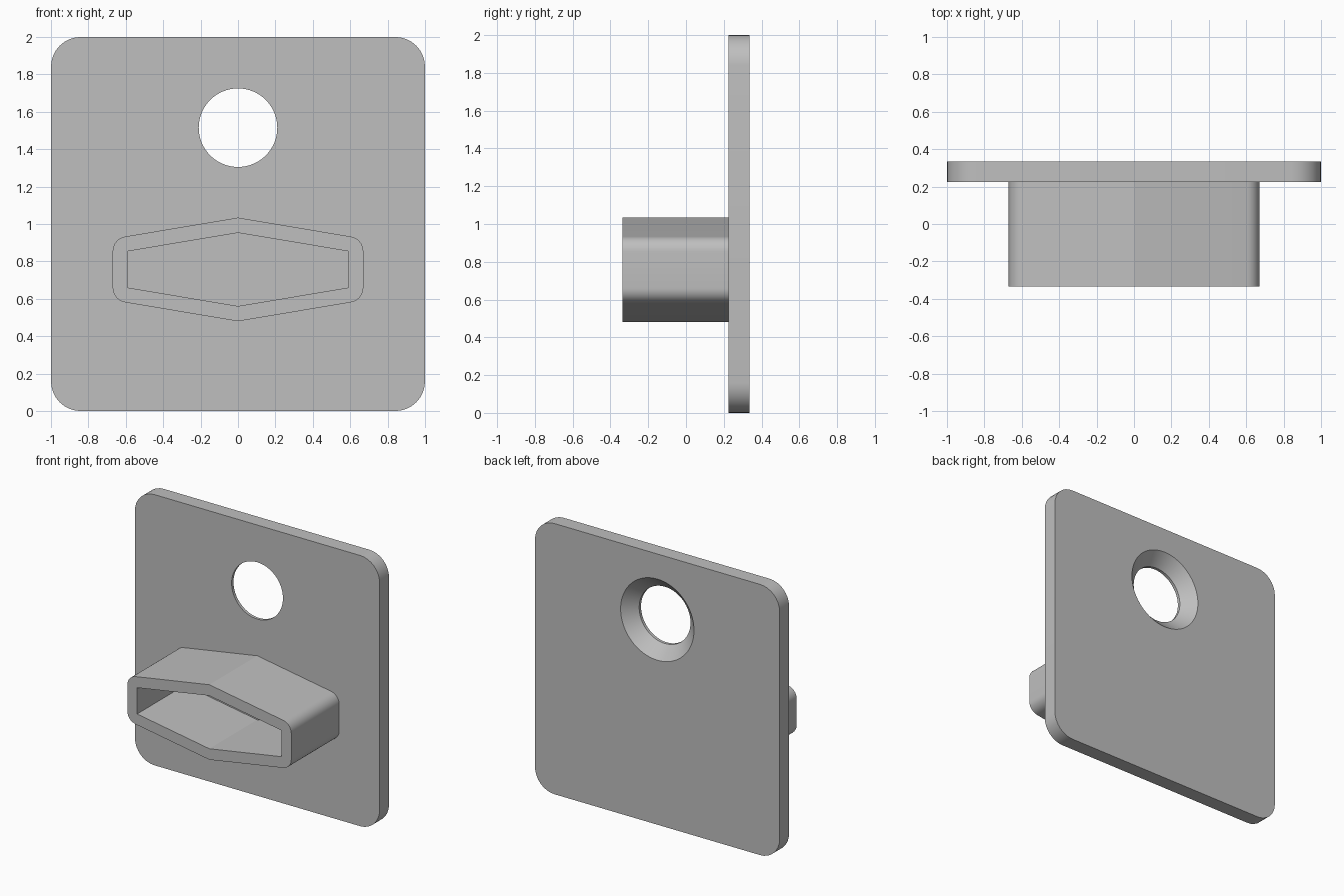
import bpy
import bmesh
from math import sin, cos, pi, atan2, radians

cube = bpy.data.objects.get("Cube")
if cube:
    bpy.data.objects.remove(cube, do_unlink=True)

grey = bpy.data.materials.new("plain grey")
grey.use_nodes = True
colour = (0.52, 0.52, 0.52, 1)
grey.diffuse_color = colour
grey.node_tree.nodes["Principled BSDF"].inputs["Base Color"].default_value = colour

FRONT, BACK, SPOUT_FRONT = 0.225, 0.335, -0.335


def outline(cx, cz, radius, sweep, z, peak=None, steps=8):
    """Symmetric closed outline with rounded corners and optional peaks."""
    if radius:
        angles = [sweep * i / steps for i in range(steps + 1)]
        quarter = [(cx + radius * cos(a), cz + radius * sin(a)) for a in angles]
    else:
        quarter = [(cx, cz)]
    tip = [(0, peak)] if peak else []
    half = quarter + tip + [(-x, h) for x, h in reversed(quarter)]
    full = half + [(-x, -h) for x, h in half]
    return [(x, z + h) for x, h in full]


def circle(radius, z, sides=64):
    return [(radius * cos(2 * pi * i / sides), z + radius * sin(2 * pi * i / sides))
            for i in range(sides)]


def ring_body(name, outside, inside):
    """Closed body: an outer wall, an inner wall and a flat cap at each end."""
    bm = bmesh.new()

    def build_wall(sections):
        loops = [[bm.verts.new((x, y, z)) for x, z in pts] for pts, y in sections]
        for a, b in zip(loops, loops[1:]):
            for i in range(len(a)):
                j = (i + 1) % len(a)
                bm.faces.new((a[i], a[j], b[j], b[i]))
        return loops

    outer, inner = build_wall(outside), build_wall(inside)
    for end in (0, -1):
        edges = [bm.edges.get((loop[i - 1], loop[i]))
                 for loop in (outer[end], inner[end]) for i in range(len(loop))]
        bmesh.ops.triangle_fill(bm, edges=edges, use_beauty=True)
    bmesh.ops.recalc_face_normals(bm, faces=bm.faces)
    mesh = bpy.data.meshes.new(name)
    bm.to_mesh(mesh)
    bm.free()
    mesh.materials.append(grey)
    obj = bpy.data.objects.new(name, mesh)
    bpy.context.collection.objects.link(obj)
    bpy.ops.object.select_all(action='DESELECT')
    obj.select_set(True)
    bpy.context.view_layer.objects.active = obj
    bpy.ops.object.shade_smooth_by_angle(angle=radians(15))
    return obj


# Back plate with a hole countersunk from behind
plate = outline(0.84, 0.84, 0.16, pi / 2, 1.0)
hole, sink = circle(0.21, 1.515), circle(0.3, 1.515)
ring_body("back_plate",
          [(plate, FRONT), (plate, BACK)],
          [(hole, FRONT), (hole, FRONT + 0.022), (sink, BACK)])

# Hollow six-sided spout of even wall thickness, set slightly into the plate
wall, half_width, shoulder, peak = 0.08, 0.59, 0.097, 0.196
slope = atan2(peak - shoulder, half_width)
shell = outline(half_width, shoulder, wall, pi / 2 - slope, 0.757,
                peak + wall / cos(slope))
bore = outline(half_width, shoulder, 0, 0, 0.757, peak)
ring_body("spout",
          [(shell, SPOUT_FRONT), (shell, FRONT + 0.01)],
          [(bore, SPOUT_FRONT), (bore, FRONT + 0.01)])
